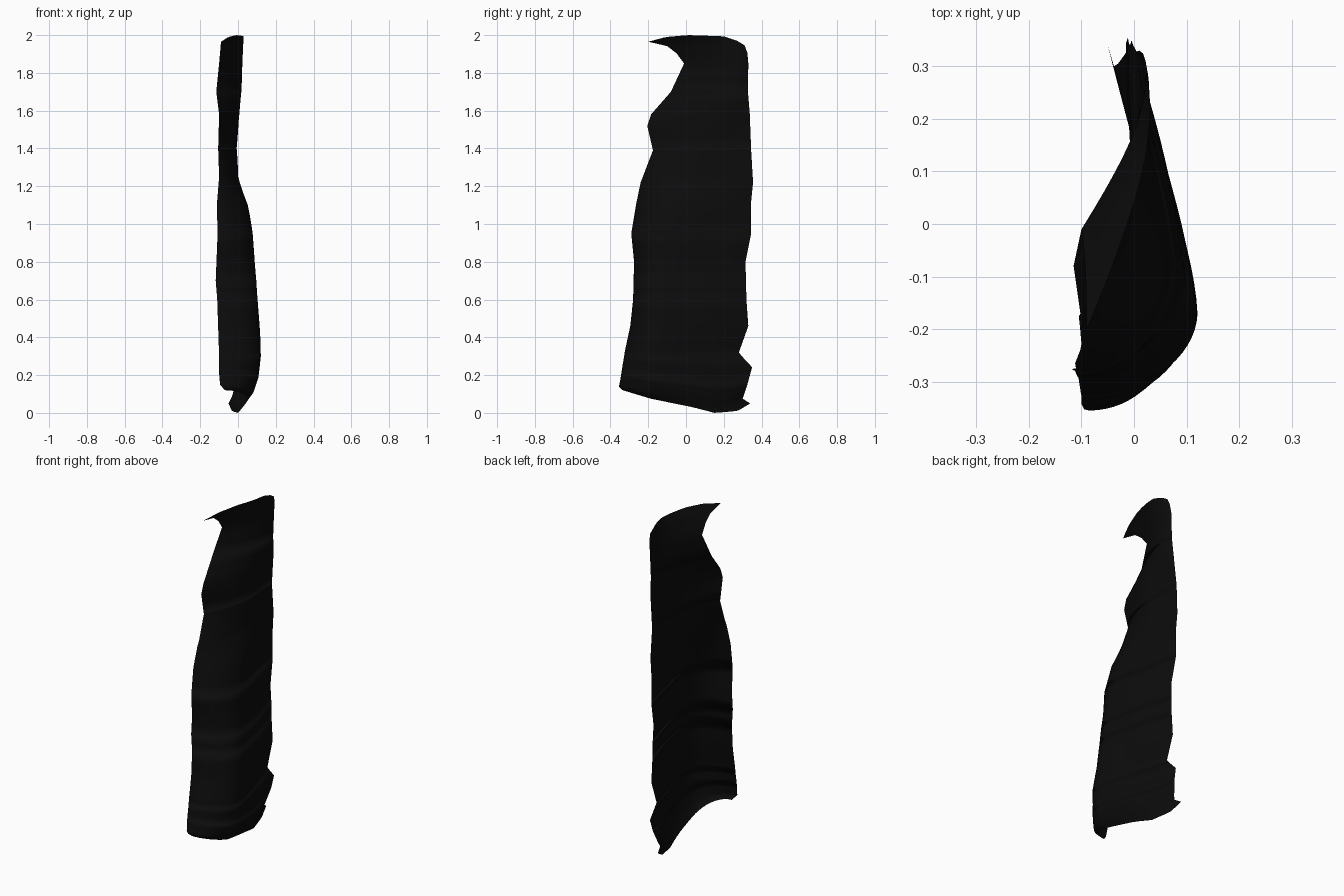
import bpy, math

if "Cube" in bpy.data.objects:
    bpy.data.objects.remove(bpy.data.objects["Cube"])

# one flat near-black colour
black = bpy.data.materials.new("black cloth")
black.diffuse_color = (0.0035, 0.0035, 0.0035, 1)
black.use_nodes = True
black.node_tree.nodes["Principled BSDF"].inputs["Base Color"].default_value = black.diffuse_color

# outline rows: z, front-edge y, back-edge y
OUTLINE = [(0, -.335, .34), (.03, -.355, .30), (.12, -.345, .325), (.23, -.335, .35),
           (.32, -.325, .28), (.46, -.295, .33), (.6, -.28, .32), (.8, -.275, .315),
           (.95, -.29, .345), (1.1, -.265, .343), (1.22, -.24, .355), (1.39, -.175, .345),
           (1.52, -.205, .34), (1.58, -.185, .338), (1.7, -.08, .328), (1.85, -.01, .33),
           (1.92, -.05, .325), (1.97, -.10, .31), (2.0, -.20, .27)]
# section rows: z, front-edge x, bulge x, back-edge x, bulge position along the depth
SECTION = [(0, -.07, .055, -.05, .25), (.05, -.095, .085, -.03, .25), (.15, -.10, .11, -.01, .25),
           (.3, -.10, .12, .0, .25), (.6, -.11, .105, .0, .26), (.7, -.118, .10, 0, .27),
           (.95, -.108, .075, -.01, .32), (1.1, -.112, .052, -.01, .38),
           (1.25, -.10, .002, -.012, .5), (1.4, -.105, -.01, -.015, .6),
           (1.58, -.10, .01, .0, .8), (1.7, -.115, .017, .005, .85),
           (1.85, -.10, .02, .01, .88), (2.0, -.09, .028, .025, .92)]
BOTTOM = [(0, .12), (.22, .075), (.55, .03), (.72, 0), (.9, .01), (1, .05)]
TOP = [(0, .035), (.2, .01), (.45, 0), (.85, .006), (1, .03)]


def sample(table, t):
    """Linear lookup in a small table keyed by its first column."""
    for a, b in zip(table, table[1:]):
        if t <= b[0]:
            k = (t - a[0]) / (b[0] - a[0])
            return [p + (q - p) * k for p, q in zip(a[1:], b[1:])]
    return list(table[-1][1:])


def sheet_point(z, t):
    """Point on the curved sheet: t runs from the front edge to the back edge."""
    yf, yb = sample(OUTLINE, z)
    xf, xm, xb, p = sample(SECTION, z)
    wrap = min(1, max(0, (0.75 - p) / 0.45))       # rounded hook low, plain slope high
    if t < 0.5:
        a = t * 2
        s = p * (wrap * (1 - math.cos(a * math.pi / 2)) + (1 - wrap) * a)
        x = xf + (xm - xf) * math.sin(a * math.pi / 2)
    else:
        a = t * 2 - 1
        s = p + (1 - p) * a
        x = xm + (xb - xm) * a ** 1.3
    y = yf + (yb - yf) * s
    if z < 0.3:                                     # ragged lower hem
        lift = sample(BOTTOM, s)[0]
        z = lift + z * (0.3 - lift) / 0.3
    elif z > 1.85:                                  # drooping upper hem
        z -= sample(TOP, s)[0] * (z - 1.85) / 0.15
    x += 0.003 * math.sin(9 * z + 14 * y) * math.sin(math.pi * t)   # soft creases
    return x, y, z


# curved open sheet
COLS = 32
levels = sorted({r[0] for r in OUTLINE} | {r[0] for r in SECTION} | {i * 0.05 for i in range(1, 40)})
verts = [sheet_point(z, j / COLS) for z in levels for j in range(COLS + 1)]
W = COLS + 1
faces = [(i * W + j, i * W + j + 1, (i + 1) * W + j + 1, (i + 1) * W + j)
         for i in range(len(levels) - 1) for j in range(COLS)]
mesh = bpy.data.meshes.new("curved_sheet")
mesh.from_pydata(verts, [], faces)
mesh.materials.append(black)
mesh.update()
sheet = bpy.data.objects.new("curved_sheet", mesh)
bpy.context.collection.objects.link(sheet)
mesh.polygons.foreach_set("use_smooth", [True] * len(mesh.polygons))
mesh.update()
